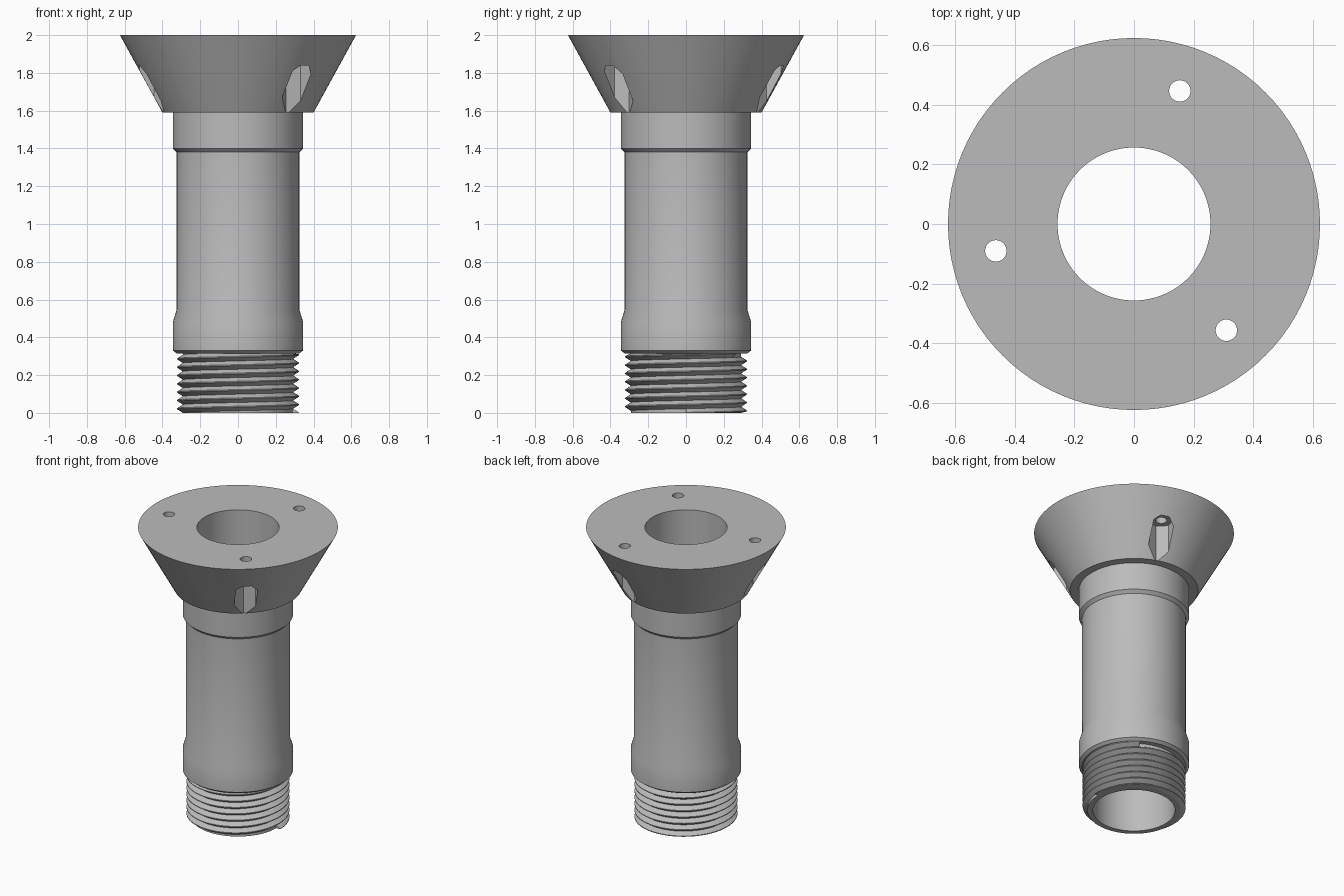
import bpy
import bmesh
import math
from math import cos, sin, pi
from mathutils import Matrix

cube = bpy.data.objects.get("Cube")
if cube:
    bpy.data.objects.remove(cube, do_unlink=True)

SEGMENTS = 96
BORE = 0.257
ROOT = 0.292
CREST = 0.322
PITCH = 0.044
THREAD_TOP = 0.315

gray = bpy.data.materials.new("plain gray")
gray.use_nodes = True
gray.diffuse_color = (0.5, 0.5, 0.5, 1)
gray.node_tree.nodes["Principled BSDF"].inputs["Base Color"].default_value = gray.diffuse_color


def add_object(name, bm):
    bmesh.ops.recalc_face_normals(bm, faces=bm.faces)
    mesh = bpy.data.meshes.new(name)
    bm.to_mesh(mesh)
    bm.free()
    mesh.materials.append(gray)
    obj = bpy.data.objects.new(name, mesh)
    bpy.context.collection.objects.link(obj)
    return obj


def activate(obj):
    bpy.ops.object.select_all(action="DESELECT")
    obj.select_set(True)
    bpy.context.view_layer.objects.active = obj


def smooth(obj):
    activate(obj)
    bpy.ops.object.shade_smooth_by_angle(angle=math.radians(30))


def lathe(name, profile):
    """Revolve a closed (radius, height) outline around z."""
    bm = bmesh.new()
    rings = []
    for i in range(SEGMENTS):
        a = 2 * pi * i / SEGMENTS
        rings.append([bm.verts.new((r * cos(a), r * sin(a), z)) for r, z in profile])
    n = len(profile)
    for i, ring in enumerate(rings):
        following = rings[(i + 1) % SEGMENTS]
        for j in range(n):
            k = (j + 1) % n
            bm.faces.new((ring[j], following[j], following[k], ring[k]))
    return add_object(name, bm)


def prism(name, sides, radius, x, y, bottom, top, turn=0):
    bm = bmesh.new()
    place = Matrix.Translation((x, y, (bottom + top) / 2)) @ Matrix.Rotation(turn, 4, "Z")
    start = Matrix.Rotation(0, 4, "Z")
    bmesh.ops.create_cone(bm, cap_ends=True, segments=sides, radius1=radius,
                          radius2=radius, depth=top - bottom, matrix=place @ start)
    return add_object(name, bm)


# Hollow tube with collars and flared flange
body = lathe("flanged_tube", [
    (BORE, 0), (ROOT, 0), (ROOT, THREAD_TOP),
    (0.325, THREAD_TOP), (0.345, 0.33), (0.345, 0.48), (0.325, 0.545),
    (0.325, 1.38), (0.345, 1.4), (0.345, 1.59),
    (0.4, 1.59), (0.625, 2), (BORE, 2),
])

# Three bolt holes with hexagonal nut pockets underneath
for i in range(3):
    a = math.radians(71 + 120 * i)
    x, y = 0.473 * cos(a), 0.473 * sin(a)
    # hexagon corners lie on the 45 degree diagonal
    cutters = [prism("nut_pocket_cutter", 6, 0.079, x, y, 1.5, 1.84, pi / 4),
               prism("bolt_hole_cutter", 32, 0.036, x, y, 1.7, 2.1)]
    for cutter in cutters:
        cut = body.modifiers.new("cut", "BOOLEAN")
        cut.operation = "DIFFERENCE"
        cut.solver = "EXACT"
        cut.object = cutter
        activate(body)
        bpy.ops.object.modifier_apply(modifier=cut.name)
        bpy.data.objects.remove(cutter, do_unlink=True)
smooth(body)

# Helical thread ridge, trimmed level at both ends
bm = bmesh.new()
steps = int(THREAD_TOP / PITCH * SEGMENTS)
sections = []
for i in range(steps + 1):
    a = 2 * pi * i / SEGMENTS
    height = PITCH * i / SEGMENTS
    section = []
    for r, dz in ((ROOT, -0.5), (CREST, -0.06), (CREST, 0.06), (ROOT, 0.5)):
        z = min(max(height + dz * PITCH, 0), THREAD_TOP)
        section.append(bm.verts.new((r * cos(a), r * sin(a), z)))
    sections.append(section)
for s, t in zip(sections, sections[1:]):
    for j in range(3):
        bm.faces.new((s[j], t[j], t[j + 1], s[j + 1]))
for end in (sections[0], sections[-1]):
    bm.faces.new(end)
thread = add_object("thread_ridge", bm)
smooth(thread)
